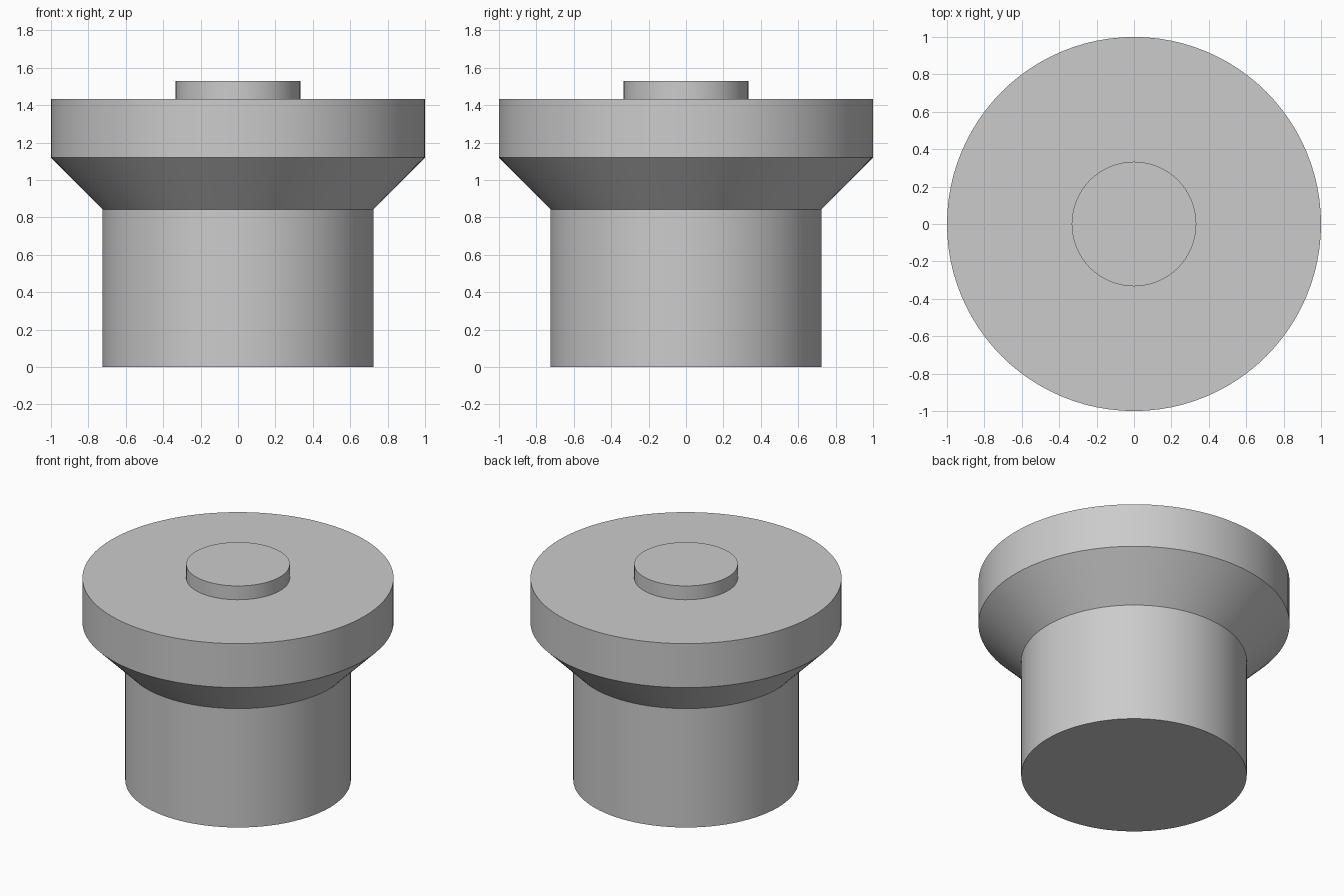
import bpy
import bmesh
from math import radians, tau

SEGMENTS = 96

cube = bpy.data.objects.get("Cube")
if cube:
    bpy.data.objects.remove(cube, do_unlink=True)


def make_material(name, colour):
    mat = bpy.data.materials.new(name)
    mat.use_nodes = True
    mat.diffuse_color = colour
    mat.node_tree.nodes["Principled BSDF"].inputs["Base Color"].default_value = colour
    return mat


def lathe(name, profile, mat):
    """Revolve a (radius, height) profile around z into a closed solid."""
    bm = bmesh.new()
    verts = [bm.verts.new((r, 0, z)) for r, z in profile]
    edges = [bm.edges.new(pair) for pair in zip(verts, verts[1:])]
    bmesh.ops.spin(bm, geom=verts + edges, cent=(0, 0, 0), axis=(0, 0, 1),
                   angle=tau, steps=SEGMENTS, use_merge=True)
    bmesh.ops.remove_doubles(bm, verts=bm.verts, dist=0.0001)
    bmesh.ops.recalc_face_normals(bm, faces=bm.faces)
    mesh = bpy.data.meshes.new(name)
    bm.to_mesh(mesh)
    bm.free()
    mesh.materials.append(mat)
    obj = bpy.data.objects.new(name, mesh)
    bpy.context.collection.objects.link(obj)
    bpy.ops.object.select_all(action="DESELECT")
    obj.select_set(True)
    bpy.context.view_layer.objects.active = obj
    bpy.ops.object.shade_smooth_by_angle(angle=radians(30))
    return obj


grey = make_material("plain grey", (0.6, 0.6, 0.6, 1))

SHAFT_RADIUS, RIM_RADIUS, BOSS_RADIUS = 0.725, 1.0, 0.333
SHAFT_TOP, RIM_BOTTOM, RIM_TOP, BOSS_TOP = 0.843, 1.12, 1.432, 1.53

# One turned solid: shaft, flared collar, wide rim and raised centre boss
lathe("flanged_plug", [
    (0, 0),
    (SHAFT_RADIUS, 0),
    (SHAFT_RADIUS, SHAFT_TOP),
    (RIM_RADIUS, RIM_BOTTOM),
    (RIM_RADIUS, RIM_TOP),
    (BOSS_RADIUS, RIM_TOP),
    (BOSS_RADIUS, BOSS_TOP),
    (0, BOSS_TOP),
], grey)
